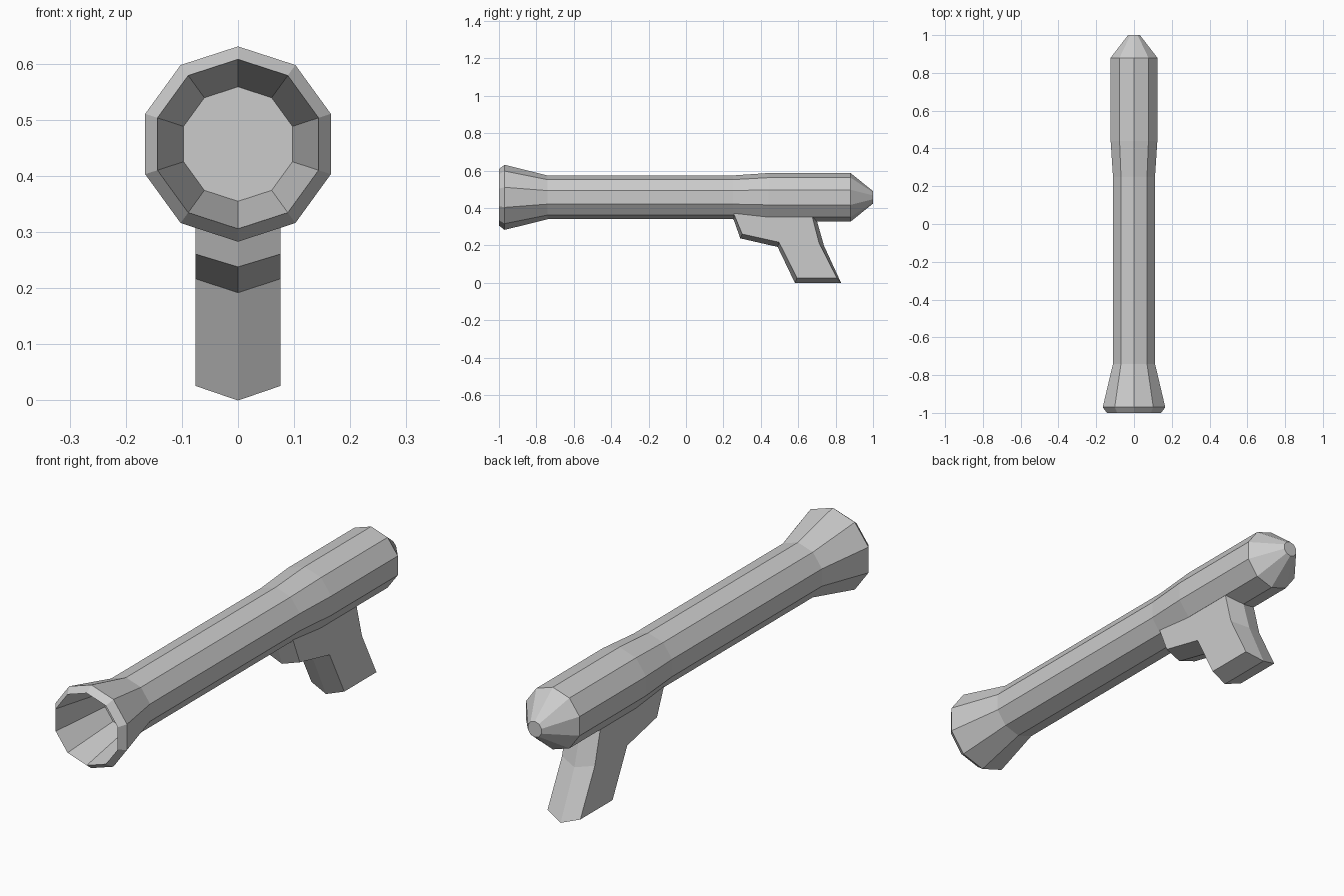
import bpy, bmesh, math

if "Cube" in bpy.data.objects:
    bpy.data.objects.remove(bpy.data.objects["Cube"])

CENTRE_Z = 0.457
SIDES = 10


def loft(name, rings, closed_caps=True):
    """Skin a list of equal-length point rings and cap both ends."""
    bm = bmesh.new()
    loops = [[bm.verts.new(p) for p in ring] for ring in rings]
    for a, b in zip(loops, loops[1:]):
        n = len(a)
        for i in range(n):
            j = (i + 1) % n
            bm.faces.new((a[i], a[j], b[j], b[i]))
    if closed_caps:
        bm.faces.new(loops[0][::-1])
        bm.faces.new(loops[-1])
    bmesh.ops.recalc_face_normals(bm, faces=bm.faces)
    mesh = bpy.data.meshes.new(name)
    bm.to_mesh(mesh)
    bm.free()
    obj = bpy.data.objects.new(name, mesh)
    bpy.context.collection.objects.link(obj)
    return obj


def ring(y, r):
    """Ten-sided cross-section with a corner pointing straight up."""
    angles = [math.pi / 2 + i * math.tau / SIDES for i in range(SIDES)]
    return [(r * math.cos(a), y, CENTRE_Z + r * math.sin(a)) for a in angles]


# Launch tube: bore floor, flared muzzle, barrel, thicker rear, tapered tail
tube_profile = [(-0.74, 0.102), (-1.0, 0.151), (-0.97, 0.174), (-0.74, 0.117),
                (0.25, 0.117), (0.44, 0.13), (0.88, 0.13), (1.0, 0.033)]
loft("launch_tube", [ring(y, r) for y, r in tube_profile])

# Grip with trigger guard: ridged on the centre line, inset at both flanks
ridge = [(0.233, 0.40), (0.29, 0.238), (0.49, 0.192), (0.582, 0.0),
         (0.829, 0.0), (0.738, 0.198), (0.68, 0.40)]
flank = [(0.243, 0.40), (0.30, 0.261), (0.497, 0.217), (0.594, 0.026),
         (0.807, 0.026), (0.711, 0.214), (0.663, 0.40)]
sections = [(-0.076, flank), (0.0, ridge), (0.076, flank)]
loft("grip", [[(x, y, z) for y, z in pts] for x, pts in sections])
